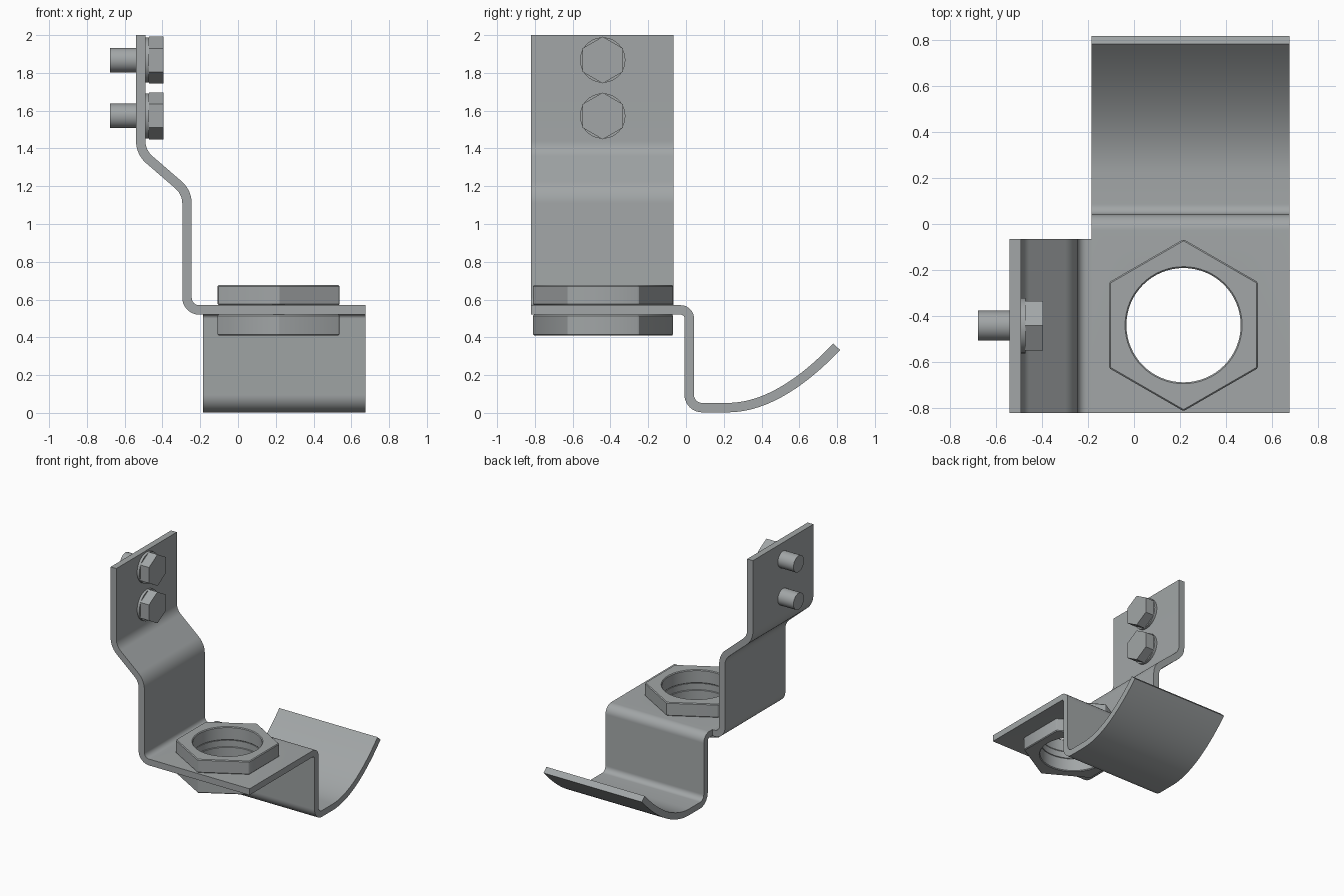
import bpy, bmesh, math
from mathutils import Vector, Matrix

if "Cube" in bpy.data.objects:
    bpy.data.objects.remove(bpy.data.objects["Cube"])

T = 0.05  # sheet thickness
steel = bpy.data.materials.new("brushed steel grey")
steel.diffuse_color = (0.36, 0.38, 0.385, 1)
steel.use_nodes = True
steel.node_tree.nodes["Principled BSDF"].inputs["Base Color"].default_value = steel.diffuse_color


def make(name, bm):
    bmesh.ops.recalc_face_normals(bm, faces=bm.faces)
    me = bpy.data.meshes.new(name)
    bm.to_mesh(me)
    bm.free()
    ob = bpy.data.objects.new(name, me)
    bpy.context.collection.objects.link(ob)
    me.materials.append(steel)
    return ob


def finish(ob):
    """Apply modifiers, then smooth the round faces."""
    bpy.ops.object.select_all(action='DESELECT')
    bpy.context.view_layer.objects.active = ob
    ob.select_set(True)
    for m in list(ob.modifiers):
        bpy.ops.object.modifier_apply(modifier=m.name)
    bpy.ops.object.shade_smooth_by_angle(angle=math.radians(30))


def fillet(points, radii, n=10):
    """Round the inner corners of a 2D path."""
    pts = [Vector(p) for p in points]
    out = [pts[0]]
    for a, b, c, r in zip(pts, pts[1:], pts[2:], radii):
        u, v = (a - b).normalized(), (c - b).normalized()
        half = u.angle(v) / 2
        centre = b + (u + v).normalized() * (r / math.sin(half))
        p = b + u * (r / math.tan(half)) - centre
        q = b + v * (r / math.tan(half)) - centre
        ang = p.angle_signed(q)
        for i in range(n + 1):
            out.append(centre + Matrix.Rotation(-ang * i / n, 2) @ p)
    return out + [pts[-1]]


def sheet(name, path, lo, hi, to3d):
    """Thicken a 2D centre line and extrude it from lo to hi."""
    bm = bmesh.new()
    rings = []
    for i, p in enumerate(path):
        d0 = (p - path[max(i - 1, 0)]).normalized()
        d1 = (path[min(i + 1, len(path) - 1)] - p).normalized()
        d = (d0 + d1).normalized()
        n = Vector((-d.y, d.x)) * T / 2
        if d0.length and d1.length:
            n /= max(d.dot(d1), 0.5)
        rings.append([bm.verts.new(to3d(q, w)) for q, w in
                      ((p + n, lo), (p + n, hi), (p - n, hi), (p - n, lo))])
    for a, b in zip(rings, rings[1:]):
        for k in range(4):
            bm.faces.new((a[k], a[k - 1], b[k - 1], b[k]))
    bm.faces.new(rings[0])
    bm.faces.new(rings[-1])
    return make(name, bm)


def prism(name, sides, radius, lo, hi, centre, axis='Z', turn=0.0):
    """Prism along z or x; centre gives the other two coordinates."""
    bm = bmesh.new()
    bmesh.ops.create_cone(bm, cap_ends=True, segments=sides, radius1=radius,
                          radius2=radius, depth=hi - lo,
                          matrix=Matrix.Rotation(turn, 4, 'Z'))
    mid = (lo + hi) / 2
    if axis == 'X':
        bm.transform(Matrix.Rotation(math.pi / 2, 4, 'Y'))
        bm.transform(Matrix.Translation((mid, *centre)))
    else:
        bm.transform(Matrix.Translation((*centre, mid)))
    return make(name, bm)


# Upright mounting strip with a joggle
upright = fillet([(-0.515, 2.0), (-0.515, 1.38), (-0.27, 1.168),
                  (-0.27, 0.545), (-0.184, 0.545)], [0.13, 0.13, 0.065])
finish(sheet("mounting_strip", upright, -0.82, -0.065,
             lambda q, w: (q.x, w, q.y)))

# Shelf plate, drop leg and upswept tongue
shelf = fillet([(-0.82, 0.545), (0.017, 0.545), (0.017, 0.028), (0.22, 0.028)],
               [0.045, 0.068])
a, b, c = Vector((0.22, 0.028)), Vector((0.49, 0.028)), Vector((0.798, 0.35))
for i in range(1, 25):
    t = i / 24
    shelf.append(a * (1 - t) ** 2 + b * 2 * t * (1 - t) + c * t * t)
plate = sheet("shelf_and_tongue", shelf, -0.185, 0.675,
              lambda q, w: (w, q.x, q.y))

# Large hex nuts clamping the shelf, bored through together
hole = (0.215, -0.439)
cutter = prism("bore_cutter", 64, 0.248, 0.3, 0.8, hole)
cutter.hide_render = True
cutter.hide_viewport = False
nuts = [prism("upper_nut", 6, 0.373, 0.57, 0.676, hole),
        prism("lower_nut", 6, 0.373, 0.41, 0.52, hole)]
for ob in [plate] + nuts:
    m = ob.modifiers.new("bore", 'BOOLEAN')
    m.operation, m.solver, m.object = 'DIFFERENCE', 'EXACT', cutter
    if ob in nuts:
        bev = ob.modifiers.new("edge", 'BEVEL')
        bev.width, bev.segments, bev.limit_method = 0.006, 1, 'ANGLE'
    # a hexagon corner must point along y
    if ob in nuts:
        xs = [v.co.x for v in ob.data.vertices]
        if max(xs) - min(xs) > 0.7:
            spin = (Matrix.Translation((*hole, 0)) @ Matrix.Rotation(math.pi / 6, 4, 'Z')
                    @ Matrix.Translation((-hole[0], -hole[1], 0)))
            ob.data.transform(spin)
    finish(ob)
bpy.data.objects.remove(cutter)

# Two bolts through the upright strip
for label, z in (("upper", 1.868), ("lower", 1.572)):
    at = (-0.441, z)
    finish(prism(label + "_bolt_shank", 32, 0.065, -0.677, -0.5, at, 'X'))
    finish(prism(label + "_bolt_washer", 40, 0.12, -0.495, -0.47, at, 'X'))
    head = prism(label + "_bolt_head", 6, 0.124, -0.472, -0.395, at, 'X')
    zs = [v.co.z for v in head.data.vertices]
    if max(zs) - min(zs) < 0.23:  # corner must point up
        head.data.transform(Matrix.Translation((0, *at)) @ Matrix.Rotation(math.pi / 6, 4, 'X')
                            @ Matrix.Translation((0, -at[0], -at[1])))
    finish(head)
